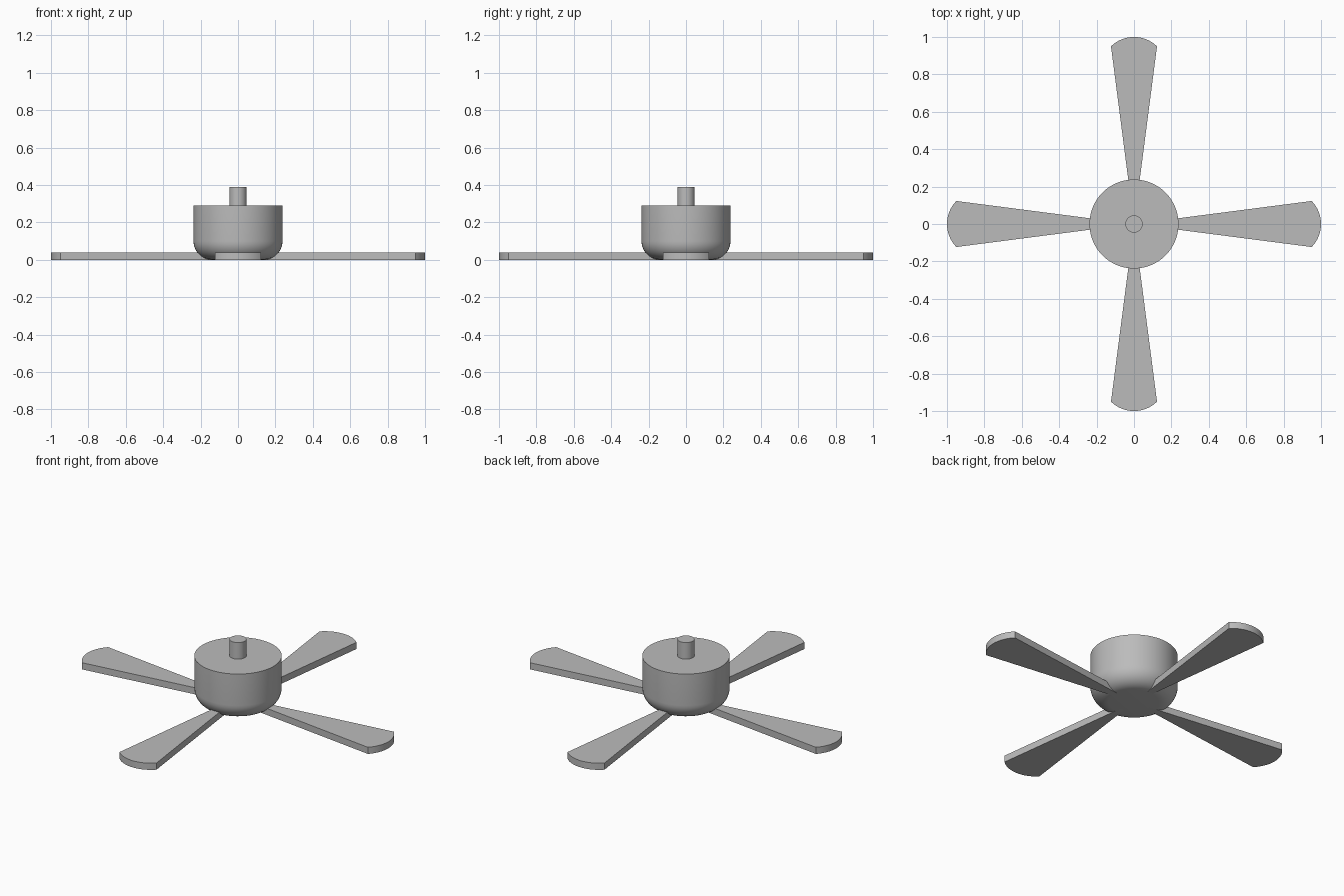
import bpy, bmesh, math
from mathutils import Matrix

cube = bpy.data.objects.get("Cube")
if cube:
    bpy.data.objects.remove(cube, do_unlink=True)

grey = bpy.data.materials.new("plain grey")
grey.use_nodes = True
grey.diffuse_color = (0.5, 0.5, 0.5, 1)
grey.node_tree.nodes["Principled BSDF"].inputs["Base Color"].default_value = (0.5, 0.5, 0.5, 1)


def finish(name, bm):
    bmesh.ops.recalc_face_normals(bm, faces=bm.faces)
    mesh = bpy.data.meshes.new(name)
    bm.to_mesh(mesh)
    bm.free()
    mesh.materials.append(grey)
    obj = bpy.data.objects.new(name, mesh)
    bpy.context.collection.objects.link(obj)
    bpy.ops.object.select_all(action="DESELECT")
    obj.select_set(True)
    bpy.context.view_layer.objects.active = obj
    bpy.ops.object.shade_smooth_by_angle(angle=math.radians(30))
    return obj


def lathe(name, profile, steps):
    """Spin a radius/height profile around the vertical axis."""
    bm = bmesh.new()
    verts = [bm.verts.new((r, 0, z)) for r, z in profile]
    edges = [bm.edges.new(pair) for pair in zip(verts, verts[1:])]
    bmesh.ops.spin(bm, geom=verts + edges, cent=(0, 0, 0), axis=(0, 0, 1),
                   angle=math.tau, steps=steps)
    bmesh.ops.remove_doubles(bm, verts=bm.verts, dist=0.0001)
    return finish(name, bm)


# Motor housing with a rounded lower edge
radius, fillet, top = 0.238, 0.1, 0.29
curve = [(radius - fillet + fillet * math.sin(a), fillet - fillet * math.cos(a))
         for a in (math.pi / 2 * i / 10 for i in range(11))]
lathe("motor_housing", [(0, 0)] + curve + [(radius, top), (0, top)], 64)

# Mounting stem
lathe("mounting_stem", [(0, top - 0.02), (0.046, top - 0.02), (0.046, 0.39), (0, 0.39)], 32)

# Flared blades with arched tips
tip_x, half_width, thickness, root_x = 0.95, 0.123, 0.04, 0.1
sagitta = 1 - tip_x
tip_radius = (half_width ** 2 + sagitta ** 2) / (2 * sagitta)
spread = math.asin(half_width / tip_radius)
root_width = half_width * root_x / tip_x
arc = [(1 - tip_radius + tip_radius * math.cos(a), tip_radius * math.sin(a))
       for a in (spread * (i / 8 - 1) for i in range(17))]
outline = [(root_x, -root_width)] + arc + [(root_x, root_width)]
for i, side in enumerate(("left", "back", "right", "front")):
    bm = bmesh.new()
    face = bm.faces.new([bm.verts.new((x, y, 0)) for x, y in outline])
    result = bmesh.ops.extrude_face_region(bm, geom=[face])
    raised = [g for g in result["geom"] if isinstance(g, bmesh.types.BMVert)]
    bmesh.ops.translate(bm, verts=raised, vec=(0, 0, thickness))
    bm.transform(Matrix.Rotation(i * math.pi / 2, 4, "Z"))
    finish(side + "_blade", bm)
